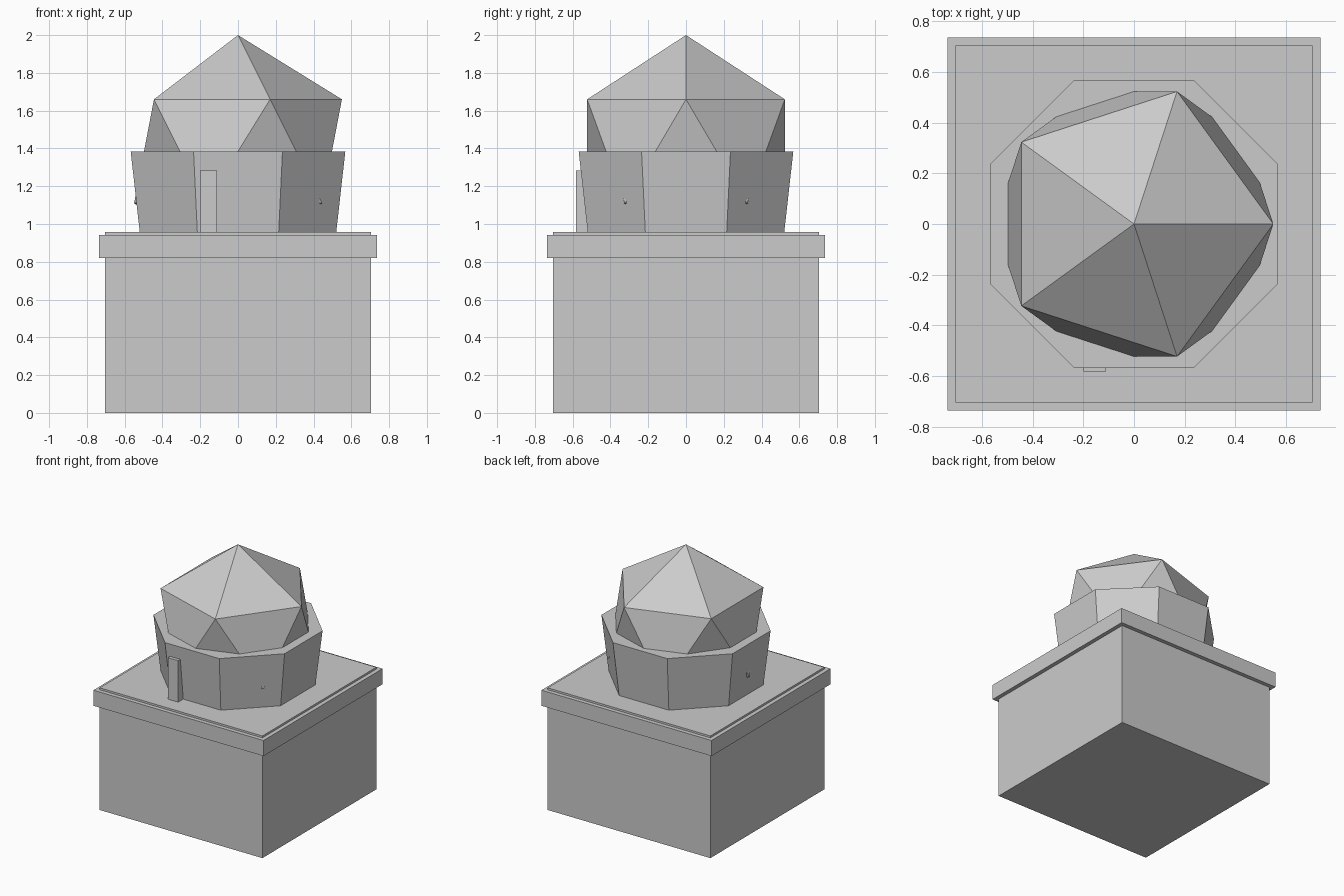
import bpy, bmesh, math
from mathutils import Matrix

if "Cube" in bpy.data.objects:
    bpy.data.objects.remove(bpy.data.objects["Cube"])

grey = bpy.data.materials.new("plain_grey")
grey.diffuse_color = (0.6, 0.6, 0.6, 1)
grey.use_nodes = True
grey.node_tree.nodes["Principled BSDF"].inputs["Base Color"].default_value = grey.diffuse_color


def finish(name, bm):
    """Turn a bmesh into a flat-shaded object."""
    bmesh.ops.recalc_face_normals(bm, faces=bm.faces)
    mesh = bpy.data.meshes.new(name)
    bm.to_mesh(mesh)
    bm.free()
    mesh.materials.append(grey)
    obj = bpy.data.objects.new(name, mesh)
    bpy.context.collection.objects.link(obj)
    return obj


def box(name, x0, x1, y0, y1, z0, z1):
    bm = bmesh.new()
    place = Matrix.Translation(((x0 + x1) / 2, (y0 + y1) / 2, (z0 + z1) / 2))
    size = Matrix.Diagonal((x1 - x0, y1 - y0, z1 - z0, 1))
    bmesh.ops.create_cube(bm, size=1, matrix=place @ size)
    return finish(name, bm)


BASE, TRIM = 0.705, 0.737
ROOF, RIM, R = 0.957, 1.385, 0.615

# Square building with a projecting cornice just below its roof
box("base_building", -BASE, BASE, -BASE, BASE, 0, ROOF)
box("cornice", -TRIM, TRIM, -TRIM, TRIM, 0.82, 0.942)

# Octagonal drum, flaring upwards, flat sides facing the axes
bm = bmesh.new()
bmesh.ops.create_cone(
    bm, cap_ends=True, segments=8, radius1=0.563, radius2=R, depth=RIM - ROOF,
    matrix=Matrix.Translation((0, 0, (ROOF + RIM) / 2))
    @ Matrix.Rotation(math.pi / 8, 4, 'Z'))
finish("drum", bm)

# Faceted dome: a whole icosahedron whose lower corners just pierce the drum
bm = bmesh.new()
bmesh.ops.create_icosphere(bm, subdivisions=1, radius=R,
                           matrix=Matrix.Translation((0, 0, RIM)))
# Turn an upper-ring corner to +x
corner = max((v for v in bm.verts if RIM + 0.1 < v.co.z < RIM + 0.5),
             key=lambda v: v.co.x)
turn = -math.atan2(corner.co.y, corner.co.x)
bmesh.ops.rotate(bm, verts=bm.verts, cent=(0, 0, 0),
                 matrix=Matrix.Rotation(turn, 3, 'Z'))
finish("dome", bm)

# Narrow door slab on the front of the drum
box("door", -0.2, -0.11, -0.583, -0.48, ROOF, 1.282)
